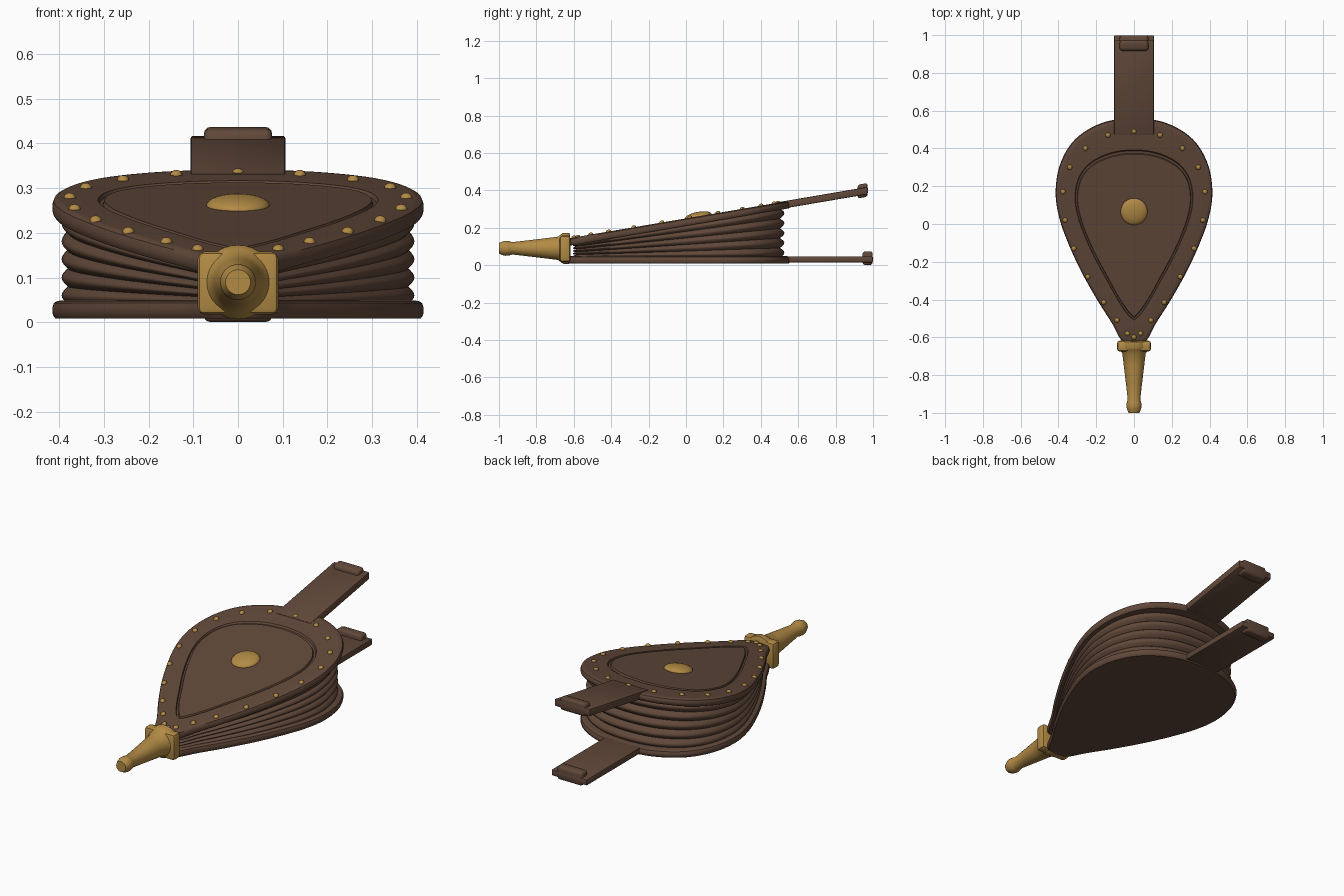
import bpy, bmesh, math
from mathutils import Vector, Matrix

if "Cube" in bpy.data.objects:
    bpy.data.objects.remove(bpy.data.objects["Cube"], do_unlink=True)


def material(name, rgb, rough):
    m = bpy.data.materials.new(name)
    m.use_nodes = True
    m.diffuse_color = (*rgb, 1)
    node = m.node_tree.nodes["Principled BSDF"]
    node.inputs["Base Color"].default_value = (*rgb, 1)
    node.inputs["Roughness"].default_value = rough
    return m


BROWN = material("brown_wood", (0.12, 0.065, 0.042), 0.7)
BRASS = material("brass", (0.45, 0.26, 0.06), 0.5)
SLOPE, TOP = 0.17, 0.25          # tilt and height of the upper board


def finish(bm, name, mat, angle=35):
    bmesh.ops.recalc_face_normals(bm, faces=bm.faces)
    me = bpy.data.meshes.new(name)
    bm.to_mesh(me)
    bm.free()
    me.materials.append(mat)
    ob = bpy.data.objects.new(name, me)
    bpy.context.collection.objects.link(ob)
    bpy.ops.object.select_all(action='DESELECT')
    bpy.context.view_layer.objects.active = ob
    ob.select_set(True)
    bpy.ops.object.shade_smooth_by_angle(angle=math.radians(angle))


def outline(half, steps=8):
    """Closed smooth loop from right-half points running nose to back."""
    p = [Vector(q) for q in half]
    p = [p[0]] + p + [Vector((-p[-2].x, p[-2].y))]
    side = []
    for a, b, c, d in zip(p, p[1:], p[2:], p[3:]):
        for i in range(steps):
            t = i / steps
            side.append(0.5 * (2 * b + (c - a) * t + (2 * a - 5 * b + 4 * c - d) * t * t
                               + (3 * b - a - 3 * c + d) * t ** 3))
    side.append(p[-2])
    return side + [Vector((-q.x, q.y)) for q in side[-2:0:-1]]


def loft(bm, rings):
    """Skin a list of equal rings and cap both ends."""
    loops = [[bm.verts.new(co) for co in r] for r in rings]
    n = len(loops[0])
    for a, b in zip(loops, loops[1:]):
        for i in range(n):
            bm.faces.new((a[i], a[(i + 1) % n], b[(i + 1) % n], b[i]))
    bm.faces.new(loops[0])
    bm.faces.new(loops[-1])


EDGE = outline([(0, -.63), (.062, -.62), (.12, -.52), (.19, -.41), (.275, -.26), (.345, -.11),
                (.395, .03), (.415, .17), (.39, .32), (.31, .45), (.17, .535), (0, .56)])
PANEL = outline([(0, -.5), (.035, -.465), (.085, -.39), (.14, -.29), (.205, -.17), (.255, -.06),
                 (.29, .04), (.305, .14), (.285, .24), (.225, .315), (.12, .365), (0, .38)])


def ring(t, height):
    """Loop between the board edge (t=0) and the panel line (t=1)."""
    pts = [a.lerp(b, t) for a, b in zip(EDGE, PANEL)]
    return [Vector((q.x, q.y, height(q.y))) for q in pts]


# Boards: rounded rim, with a groove round the panel on the upper one
def board(name, base, slope, groove):
    profile = [(.3, 0), (.06, 0), (.015, .007), (0, .015), (0, .024), (.03, .034), (.1, .039), (.2, .04)]
    if groove:
        profile += [(.93, .04), (.96, .031), (1.03, .031), (1.06, .04)]
    bm = bmesh.new()
    loft(bm, [ring(t, lambda y, z=z: base + z + slope * y) for t, z in profile])
    finish(bm, name, BROWN)


board("lower_board", .009, 0, False)
board("upper_board", TOP - .04, SLOPE, True)

# Pleated leather between the boards
FOLDS, SAMPLES = 5, 8
bm = bmesh.new()
rings = []
for i in range(FOLDS * SAMPLES + 1):
    f = i / (FOLDS * SAMPLES)
    t = .19 + .13 * (1 - abs(math.sin(math.pi * FOLDS * f)))
    rings.append(ring(t, lambda y: .04 + f * (TOP - .075 + SLOPE * y)))
loft(bm, rings)
finish(bm, "pleated_leather", BROWN, 50)


# Handles with a raised lip near the end
def block(name, lo, hi, mat, bevel, slope=0, segments=2):
    lo, hi = Vector(lo), Vector(hi)
    scale = Matrix.Diagonal(hi - lo)
    bm = bmesh.new()
    bmesh.ops.create_cube(bm, size=1)
    for v in bm.verts:
        v.co = (lo + hi) / 2 + scale @ v.co
    bmesh.ops.bevel(bm, geom=bm.edges[:], offset=bevel, segments=segments,
                    profile=0.5, affect='EDGES')
    for v in bm.verts:
        v.co.z += slope * v.co.y
    finish(bm, name, mat)


for side, end, base, slope in (("lower", .999, .014, 0), ("upper", .972, TOP - .036, SLOPE)):
    block(side + "_handle", (-.106, .47, base), (.106, end, base + .033 + .006 * (slope > 0)),
          BROWN, .006, slope)
    block(side + "_handle_lip", (-.076, end - .055, base - .013), (.076, end - .001, base + .06),
          BROWN, .014, slope, 3)

# Brass nozzle: plate, collar and turned spout
AXIS = .09
block("nozzle_plate", (-.09, -.675, AXIS - .072), (.09, -.618, AXIS + .068), BRASS, .014)
spout = [(-.62, .07), (-.625, .083), (-.655, .083), (-.668, .075), (-.685, .062), (-.75, .054), (-.85, .042),
         (-.93, .033), (-.945, .038), (-.965, .04), (-.98, .037), (-1, .028)]
bm = bmesh.new()
loft(bm, [[Vector((r * math.cos(a), y, AXIS + r * math.sin(a)))
           for a in (math.tau * k / 32 for k in range(32))] for y, r in spout])
finish(bm, "nozzle_spout", BRASS)


# Domed brass boss and studs on the upper board
def dome(bm, x, y, radius, height, segs):
    made = bmesh.ops.create_uvsphere(bm, u_segments=segs, v_segments=segs // 2, radius=1)
    for v in made["verts"]:
        px, py = x + v.co.x * radius, y + v.co.y * radius
        v.co = Vector((px, py, TOP + SLOPE * py + v.co.z * height))


bm = bmesh.new()
dome(bm, 0, .065, .071, .024, 32)
finish(bm, "centre_boss", BRASS, 60)

STUDS = [(.035, -.58), (.09, -.51), (.16, -.415), (.245, -.28), (.318, -.13), (.365, .02),
         (.376, .17), (.34, .3), (.257, .4), (.138, .47)]
bm = bmesh.new()
for x, y in STUDS:
    for s in (-1, 1):
        dome(bm, s * x, y, .0135, .011, 12)
for y in (-.6, .49):
    dome(bm, 0, y, .0135, .011, 12)
finish(bm, "rim_studs", BRASS, 60)
